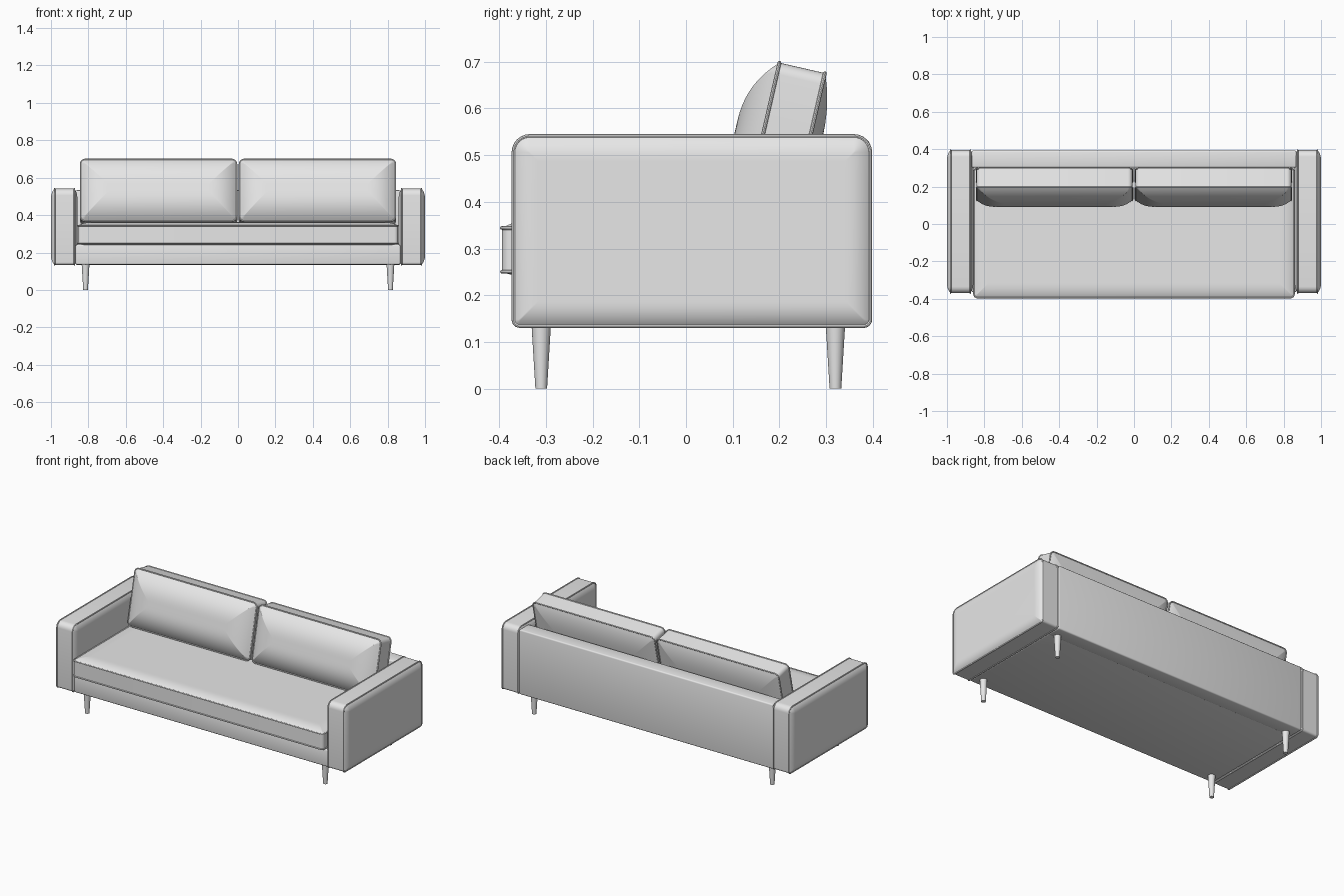
import bpy, bmesh, math
from mathutils import Matrix, Vector

if "Cube" in bpy.data.objects:
    bpy.data.objects.remove(bpy.data.objects["Cube"])

grey = bpy.data.materials.new("light grey")
grey.diffuse_color = (0.8, 0.8, 0.8, 1)
grey.use_nodes = True
grey.node_tree.nodes["Principled BSDF"].inputs["Base Color"].default_value = grey.diffuse_color


def finish(name, bm):
    bmesh.ops.recalc_face_normals(bm, faces=bm.faces)
    me = bpy.data.meshes.new(name)
    bm.to_mesh(me)
    bm.free()
    me.materials.append(grey)
    ob = bpy.data.objects.new(name, me)
    bpy.context.collection.objects.link(ob)
    return ob


def outline(hu, hv, r_top, r_bot, inset, w, steps=6):
    """Rounded rectangle in the local uv plane at depth w."""
    hu, hv = hu - inset, hv - inset
    pts = []
    for k, (su, sv) in enumerate(((1, 1), (-1, 1), (-1, -1), (1, -1))):
        r = max((r_top if sv > 0 else r_bot) - inset, 0.002)
        for i in range(steps + 1):
            a = math.pi / 2 * (k + i / steps)
            pts.append(Vector((su * (hu - r) + r * math.cos(a),
                               sv * (hv - r) + r * math.sin(a), w)))
    return pts


def loft(name, rings, matrix, closed=False):
    bm = bmesh.new()
    vs = [[bm.verts.new(matrix @ p) for p in ring] for ring in rings]
    n = len(vs[0])
    pairs = list(zip(vs, vs[1:])) + ([(vs[-1], vs[0])] if closed else [])
    for a, b in pairs:
        for i in range(n):
            j = (i + 1) % n
            bm.faces.new((a[i], a[j], b[j], b[i]))
    if not closed:
        bm.faces.new(vs[0])
        bm.faces.new(vs[-1])
    return finish(name, bm)


def pad(name, matrix, hu, hv, t, r_top, r_bot, bulge_back, bulge_front, soft, pipe=0.004):
    """Upholstered block with two bulging faces and a piped seam round each."""
    def cap(sign, bulge):
        return [outline(hu, hv, r_top, r_bot, soft * k / 10,
                        sign * (t / 2 + bulge * (1 - (1 - k / 10) ** 2.5)))
                for k in range(11)]
    loft(name, cap(-1, bulge_back)[::-1] + cap(1, bulge_front), matrix)
    for sign, side in ((-1, "back"), (1, "front")):
        tube = []
        for k in range(8):
            a = k * math.tau / 8
            tube.append(outline(hu, hv, r_top, r_bot, -pipe * math.cos(a),
                                sign * t / 2 + pipe * math.sin(a)))
        loft(f"{name}_{side}_piping", tube, matrix, closed=True)


def frame(u, v, w, origin):
    m = Matrix((u, v, w)).transposed().to_4x4()
    m.translation = origin
    return m


def box(name, lo, hi, bevel=0.008):
    bm = bmesh.new()
    bmesh.ops.create_cube(bm, size=1)
    for vert in bm.verts:
        vert.co = [l + (c + 0.5) * (h - l) for l, h, c in zip(lo, hi, vert.co)]
    bmesh.ops.bevel(bm, geom=bm.edges[:], offset=bevel, segments=3,
                    profile=0.5, affect='EDGES')
    return finish(name, bm)


# Frame: base and back panel
box("base", (-0.868, -0.365, 0.135), (0.868, 0.385, 0.242))
box("back_panel", (-0.868, 0.302, 0.133), (0.868, 0.393, 0.533))

# Single long seat cushion
pad("seat_cushion", frame((1, 0, 0), (0, 1, 0), (0, 0, 1), (0, -0.048, 0.297)),
    0.856, 0.346, 0.094, 0.02, 0.02, 0.012, 0.018, 0.08)

tilt = math.radians(12.9)
s, c = math.sin(tilt), math.cos(tilt)
for sign, side in ((-1, "left"), (1, "right")):
    # Arms
    pad(f"{side}_arm", frame((0, 1, 0), (0, 0, 1), (sign, 0, 0),
                             (sign * 0.928, 0.0125, 0.3375)),
        0.382, 0.2035, 0.106, 0.035, 0.014, 0.016, 0.019, 0.055)
    # Leaning back cushions
    pad(f"{side}_back_cushion", frame((1, 0, 0), (0, s, c), (0, -c, s),
                                      (sign * 0.425, 0.211, 0.522)),
        0.417, 0.169, 0.1, 0.025, 0.025, 0.026, 0.06, 0.15)
    # Tapered legs
    for y, end in ((-0.31, "front"), (0.32, "rear")):
        bm = bmesh.new()
        bmesh.ops.create_cone(bm, cap_ends=True, segments=24, radius1=0.0125,
                              radius2=0.021, depth=0.14,
                              matrix=Matrix.Translation((sign * 0.815, y, 0.07)))
        finish(f"{side}_{end}_leg", bm)

# Smooth shading with crisp seams
for ob in bpy.context.collection.objects:
    ob.select_set(True)
    bpy.context.view_layer.objects.active = ob
bpy.ops.object.shade_smooth_by_angle(angle=math.radians(35))
